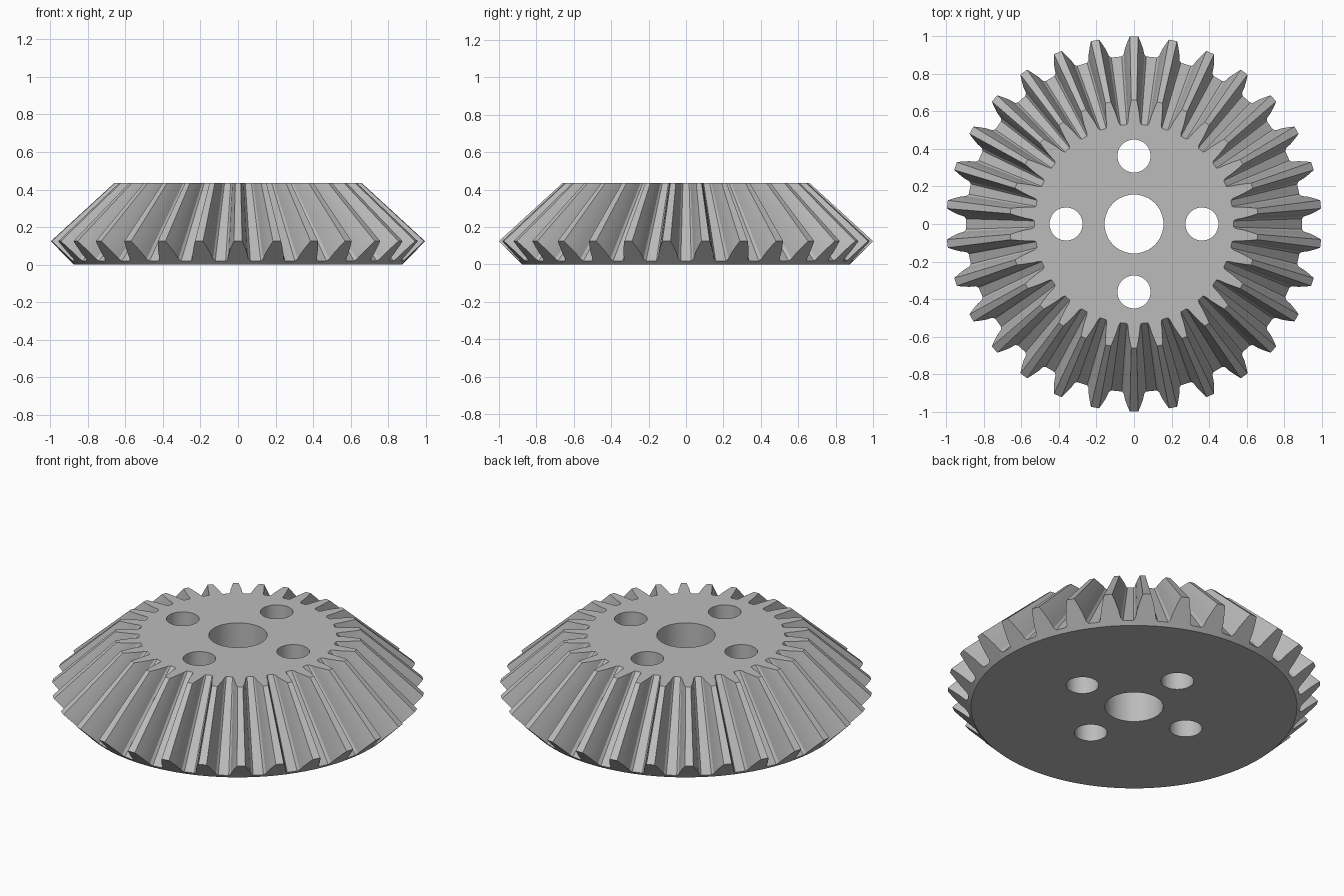
import bpy, bmesh
from math import sin, cos, tau

cube = bpy.data.objects.get("Cube")
if cube:
    bpy.data.objects.remove(cube)

TEETH = 30
APEX, TOP = 1.04, 0.435                # cone apex height, top face height
ROOT_R, ROOT_Z, BOTTOM_R = 0.895, 0.02, 0.876
DEPTH = 0.105                          # tooth depth along the 45 degree back cone
# half tooth outline: (fraction of depth, half width)
HALF = [(0, 0.066), (0.1, 0.055), (0.4, 0.048), (0.75, 0.034), (1, 0.022)]
OUTLINE = [(h, -w) for h, w in HALF] + [(h, w) for h, w in reversed(HALF)]

steel = bpy.data.materials.new("Grey steel")
steel.use_nodes = True
steel.diffuse_color = (0.5, 0.5, 0.5, 1)
steel.node_tree.nodes["Principled BSDF"].inputs["Base Color"].default_value = (0.5, 0.5, 0.5, 1)


def polar(r, a, z):
    return (r * sin(a), r * cos(a), z)


# Gear body: tooth outline on the back cone, tapered towards the apex
bm = bmesh.new()
outer, inner, base = [], [], []
for t in range(TEETH):
    centre = t * tau / TEETH
    for h, w in OUTLINE:
        r, z = ROOT_R + h * DEPTH, ROOT_Z + h * DEPTH
        s = (APEX - TOP) / (APEX - z)
        outer.append(bm.verts.new(polar(r, centre + w / r, z)))
        inner.append(bm.verts.new(polar(r * s, centre + w / r, TOP)))
    half = HALF[0][1] / ROOT_R
    for a in (-half, 0, half):
        base.append(bm.verts.new(polar(BOTTOM_R, centre + a, 0)))

n, k = len(outer), len(OUTLINE)
for i in range(n):                     # flanks, tips and gap floors
    j = (i + 1) % n
    bm.faces.new((outer[i], outer[j], inner[j], inner[i]))
for t in range(TEETH):                 # back cone: tooth ends and gap strips
    o, b = t * k, t * 3
    bm.faces.new(outer[o:o + k] + base[b:b + 3][::-1])
    bm.faces.new((outer[o + k - 1], outer[(o + k) % n], base[(b + 3) % len(base)], base[b + 2]))
bm.faces.new(inner)
bm.faces.new(base)
bmesh.ops.recalc_face_normals(bm, faces=bm.faces)
mesh = bpy.data.meshes.new("bevel_gear")
bm.to_mesh(mesh)
bm.free()
mesh.materials.append(steel)
gear = bpy.data.objects.new("bevel_gear", mesh)
bpy.context.collection.objects.link(gear)

# Shaft bore and four bolt holes
bm = bmesh.new()
holes = [(0, 0, 0.157)] + [(0.362 * x, 0.362 * y, 0.088)
                           for x, y in ((1, 0), (-1, 0), (0, 1), (0, -1))]
for x, y, r in holes:
    made = bmesh.ops.create_cone(bm, cap_ends=True, segments=48, radius1=r, radius2=r, depth=1)
    bmesh.ops.translate(bm, verts=made["verts"], vec=(x, y, TOP / 2))
cut_mesh = bpy.data.meshes.new("hole_cutter")
bm.to_mesh(cut_mesh)
bm.free()
cut_mesh.materials.append(steel)
cutter = bpy.data.objects.new("hole_cutter", cut_mesh)
cutter.hide_render = True
bpy.context.collection.objects.link(cutter)

mod = gear.modifiers.new("Holes", "BOOLEAN")
mod.operation, mod.solver, mod.object = "DIFFERENCE", "EXACT", cutter
bpy.ops.object.select_all(action="DESELECT")
gear.select_set(True)
bpy.context.view_layer.objects.active = gear
bpy.ops.object.modifier_apply(modifier=mod.name)
bpy.data.objects.remove(cutter)
bpy.ops.object.shade_smooth_by_angle(angle=0.45)
